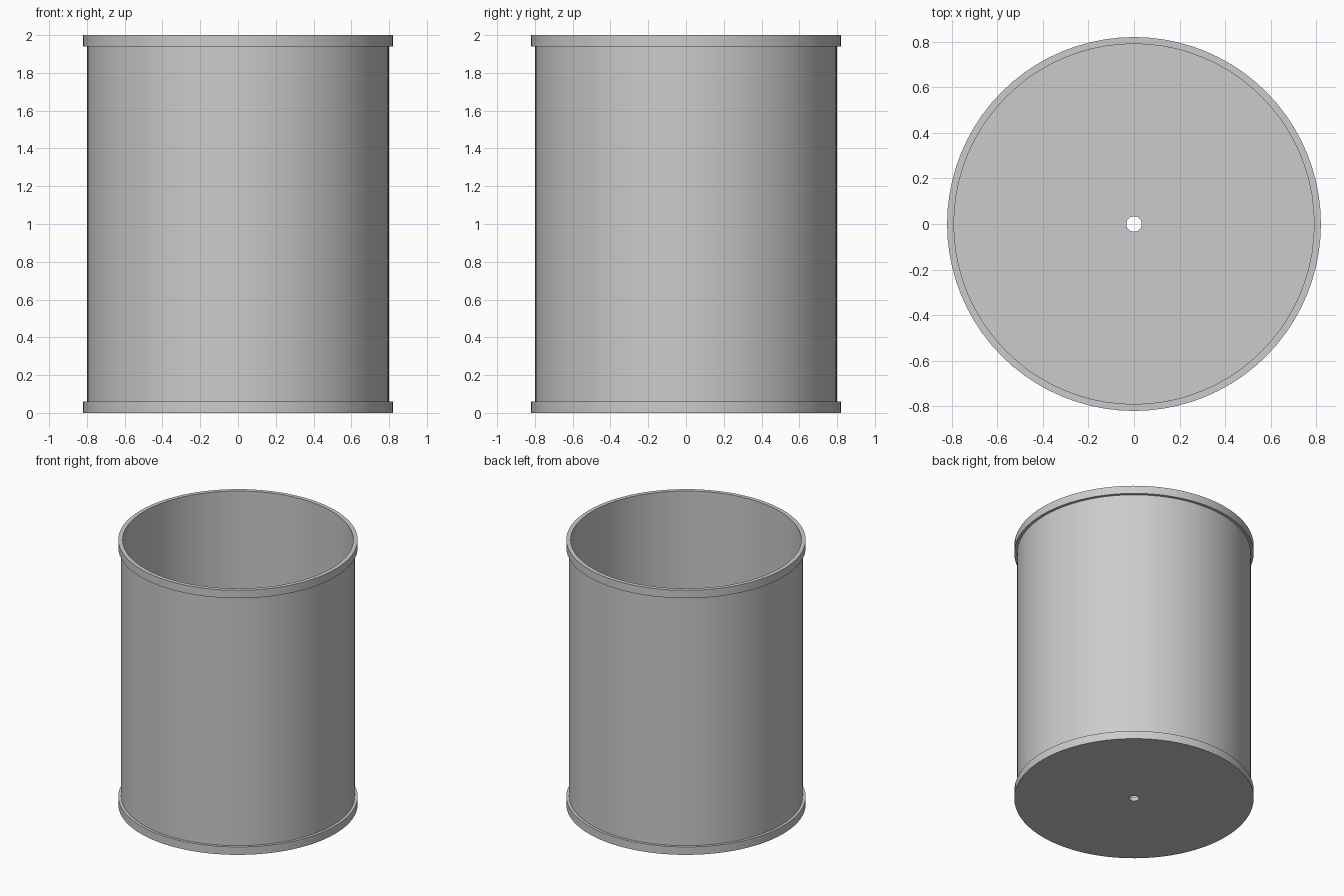
import bpy
import bmesh
import math

default = bpy.data.objects.get("Cube")
if default:
    bpy.data.objects.remove(default, do_unlink=True)

SEGMENTS = 80
HEIGHT = 2.0
BODY_R, RIM_R, INNER_R, HOLE_R = 0.80, 0.82, 0.79, 0.034
RIM_H, FLOOR_H = 0.06, 0.03

grey = bpy.data.materials.new("plain grey")
grey.use_nodes = True
colour = (0.6, 0.6, 0.6, 1.0)
grey.diffuse_color = colour
grey.node_tree.nodes["Principled BSDF"].inputs["Base Color"].default_value = colour


def lathe(name, profile):
    """Turn a closed (radius, height) profile around the z axis."""
    bm = bmesh.new()
    verts = [bm.verts.new((r, 0, z)) for r, z in profile]
    edges = [bm.edges.new((a, b)) for a, b in zip(verts, verts[1:] + verts[:1])]
    bmesh.ops.spin(bm, geom=verts + edges, cent=(0, 0, 0), axis=(0, 0, 1),
                   angle=math.tau, steps=SEGMENTS)
    bmesh.ops.remove_doubles(bm, verts=bm.verts, dist=0.0005)
    bmesh.ops.recalc_face_normals(bm, faces=bm.faces)
    mesh = bpy.data.meshes.new(name)
    bm.to_mesh(mesh)
    bm.free()
    mesh.materials.append(grey)
    obj = bpy.data.objects.new(name, mesh)
    bpy.context.collection.objects.link(obj)
    bpy.ops.object.select_all(action="DESELECT")
    obj.select_set(True)
    bpy.context.view_layer.objects.active = obj
    bpy.ops.object.shade_smooth_by_angle(angle=math.radians(30))
    return obj


# Open drum: thin wall, raised rim at each end, floor with a drain hole
lathe("open_drum", [
    (HOLE_R, 0), (RIM_R, 0), (RIM_R, RIM_H), (BODY_R, RIM_H),
    (BODY_R, HEIGHT - RIM_H), (RIM_R, HEIGHT - RIM_H), (RIM_R, HEIGHT),
    (INNER_R, HEIGHT), (INNER_R, FLOOR_H), (HOLE_R, FLOOR_H),
])
